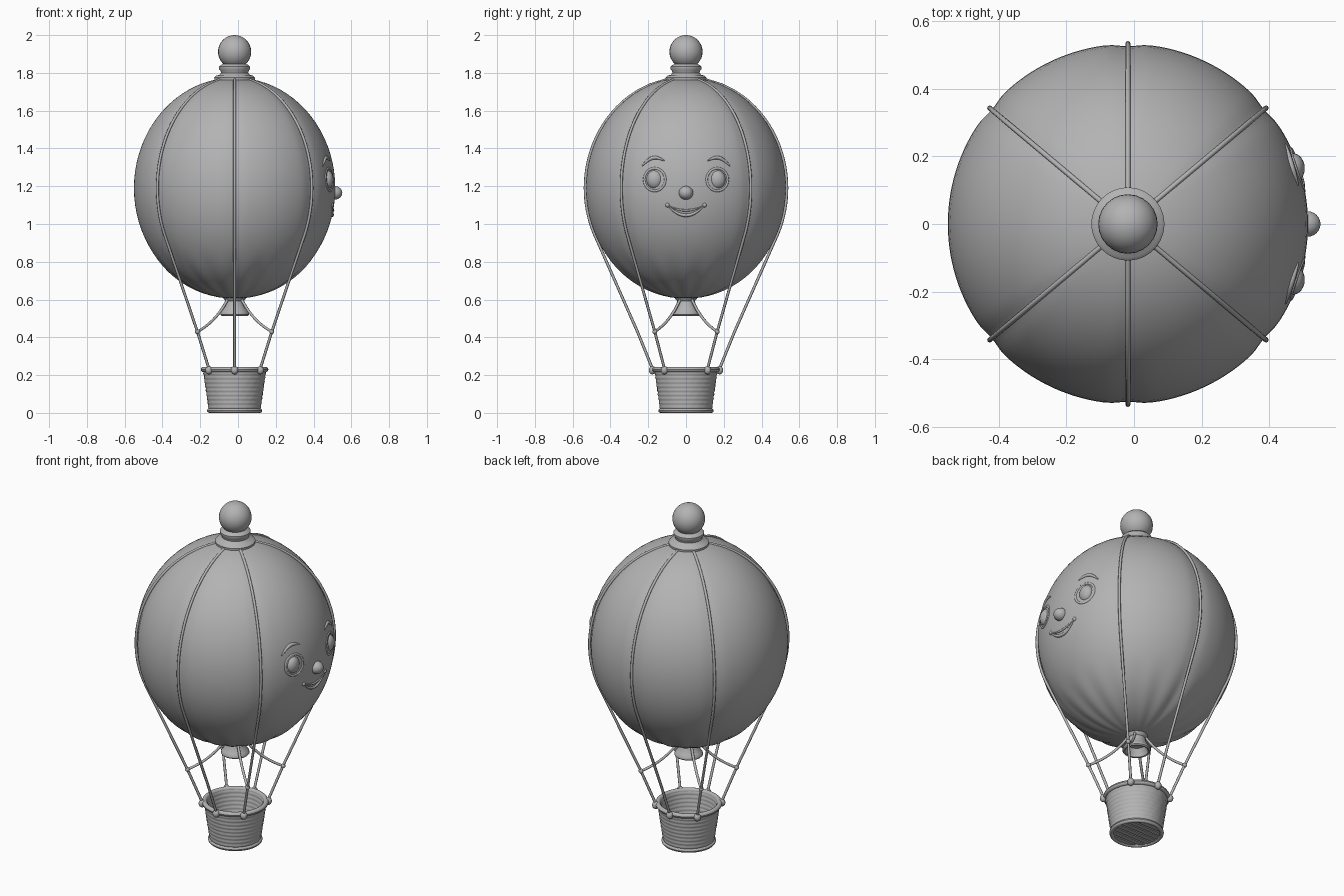
import bpy, bmesh, math
from mathutils import Vector

if "Cube" in bpy.data.objects:
    bpy.data.objects.remove(bpy.data.objects["Cube"])

CX = -0.018                      # balloon axis
RX, RZ, ZC = 0.533, 0.585, 1.19  # envelope radii and centre height
ROPES = [math.radians(a) for a in (40, 90, 140, 220, 270, 320)]

mat = bpy.data.materials.new("clay grey")
mat.diffuse_color = (0.45, 0.45, 0.45, 1)
mat.use_nodes = True
mat.node_tree.nodes["Principled BSDF"].inputs["Base Color"].default_value = mat.diffuse_color


def add_mesh(name, bm, angle=40):
    bmesh.ops.recalc_face_normals(bm, faces=bm.faces)
    me = bpy.data.meshes.new(name)
    bm.to_mesh(me)
    bm.free()
    ob = bpy.data.objects.new(name, me)
    bpy.context.collection.objects.link(ob)
    me.materials.append(mat)
    bpy.ops.object.select_all(action='DESELECT')
    ob.select_set(True)
    bpy.context.view_layer.objects.active = ob
    bpy.ops.object.shade_smooth_by_angle(angle=math.radians(angle))
    return ob


def lathe(name, profile, n=48, shape=None, angle=40):
    """Spin (radius, z) points about the balloon axis; shape(a, z) scales the radius."""
    bm = bmesh.new()
    rings = []
    for r, z in profile:
        if r < 1e-4:
            rings.append([bm.verts.new((CX, 0, z))])
            continue
        ring = []
        for i in range(n):
            a = 2 * math.pi * i / n
            k = r * (shape(a, z) if shape else 1)
            ring.append(bm.verts.new((CX + k * math.cos(a), k * math.sin(a), z)))
        rings.append(ring)
    for p, q in zip(rings, rings[1:]):
        for i in range(n):
            j = (i + 1) % n
            vs = [p[i % len(p)], p[j % len(p)], q[j % len(q)], q[i % len(q)]]
            vs = list(dict.fromkeys(vs))
            if len(vs) > 2:
                bm.faces.new(vs)
    return add_mesh(name, bm, angle)


def ball(name, loc, size):
    bm = bmesh.new()
    bmesh.ops.create_uvsphere(bm, u_segments=24, v_segments=16, radius=1)
    for v in bm.verts:
        v.co = Vector(c * s for c, s in zip(v.co, size)) + Vector(loc)
    return add_mesh(name, bm, 60)


def tube(name, pts, radius, taper=False, cyclic=False):
    cu = bpy.data.curves.new(name, 'CURVE')
    cu.dimensions = '3D'
    cu.bevel_depth = radius
    cu.bevel_resolution = 2
    cu.use_fill_caps = True
    sp = cu.splines.new('POLY')
    sp.points.add(len(pts) - 1)
    sp.use_cyclic_u = cyclic
    for i, p in enumerate(pts):
        sp.points[i].co = (*p, 1)
        if taper:
            sp.points[i].radius = 0.3 + 0.7 * math.sin(math.pi * i / (len(pts) - 1))
    sp.use_smooth = True
    cu.materials.append(mat)
    ob = bpy.data.objects.new(name, cu)
    bpy.context.collection.objects.link(ob)
    return ob


def polar(r, a, z):
    return (CX + r * math.cos(a), r * math.sin(a), z)


def env_r(z):
    return RX * math.sqrt(max(0, 1 - ((z - ZC) / RZ) ** 2))


def on_face(y, z, lift=0.0):
    """Point of the envelope on the +x side."""
    return (CX + math.sqrt(env_r(z) ** 2 - y * y) + lift, y, z)


# Envelope: pinched at the rope seams, gathered near the neck
def envelope_shape(a, z):
    d = min(abs((a - s + math.pi) % (2 * math.pi) - math.pi) for s in ROPES)
    seam = 0.014 * math.exp(-(d / 0.07) ** 2)
    low = max(0, (0.85 - z) / 0.25)
    return 1 - seam + 0.025 * low * math.cos(18 * a)


env = [(RX * math.sin(t), ZC + RZ * math.cos(t))
       for t in (math.pi * i / 40 for i in range(41))]
lathe("envelope", env, 144, envelope_shape, 60)

# Top collar and ball finial
lathe("top_collar", [(0, 1.755), (0.095, 1.755), (0.107, 1.763), (0.108, 1.775), (0.098, 1.785),
                     (0.08, 1.79), (0.072, 1.80), (0.074, 1.81), (0.082, 1.82), (0.082, 1.833),
                     (0.07, 1.843), (0.055, 1.85), (0.05, 1.87), (0, 1.87)])
ball("top_finial", (CX, 0, 1.912), (0.088,) * 3)

# Burner skirt below the envelope, open underneath
lathe("neck_skirt", [(0, 0.63), (0.05, 0.63), (0.062, 0.615), (0.058, 0.603), (0.047, 0.592),
                     (0.052, 0.57), (0.068, 0.54), (0.075, 0.532), (0.076, 0.52), (0.07, 0.514),
                     (0.062, 0.516), (0.058, 0.53), (0.045, 0.56), (0, 0.565)])

# Ropes: follow the envelope, then run straight to the basket rim
for i, a in enumerate(ROPES):
    pts = []
    for k in range(29):
        z = 1.768 - (1.768 - 0.92) * k / 28
        pts.append(polar(max(env_r(z), 0.09) + 0.001, a, z))
    pts.append(polar(0.257, a, 0.43))
    pts.append(polar(0.178, a, 0.235))
    tube(f"rope_{i}", pts, 0.0075)
    ball(f"rim_knot_{i}", polar(0.178, a, 0.226), (0.019, 0.019, 0.022))
    if i not in (1, 4):
        # Stay rope from a knot up to the neck
        ball(f"stay_knot_{i}", polar(0.257, a, 0.43), (0.013, 0.013, 0.013))
        p0, p1, p2 = (0.257, 0.43), (0.125, 0.485), (0.05, 0.6)
        stay = []
        for k in range(13):
            t = k / 12
            r, z = (p0[c] * (1 - t) ** 2 + 2 * p1[c] * t * (1 - t) + p2[c] * t * t for c in (0, 1))
            stay.append(polar(r, a, z))
        tube(f"stay_rope_{i}", stay, 0.0075)

# Basket: woven wall, rolled rim, base hoop, slatted floor
wall = []
for k in range(41):
    z = 0.008 + 0.222 * k / 40
    wall.append((0.136 + 0.032 * k / 40 + 0.0015 * math.cos(k * math.pi / 2), z))
inner = [(r - 0.018, z) for r, z in reversed(wall) if z > 0.04]
lathe("basket_wall", wall + inner + [(0, 0.04), (0, 0.02), (0.128, 0.02), wall[0]], 64,
      lambda a, z: 1 + 0.004 * math.sin(20 * a) * math.sin(z * 90), 50)


def hoop(name, r, z, tr):
    lathe(name, [(r + tr * math.cos(t), z + tr * math.sin(t))
                 for t in (2 * math.pi * k / 12 for k in range(13))], 64, None, 60)


hoop("basket_rim", 0.165, 0.23, 0.014)
hoop("basket_base_hoop", 0.134, 0.012, 0.012)
for k in range(7):
    y = (k - 3) * 0.036
    half = math.sqrt(0.13 ** 2 - y * y)
    bm = bmesh.new()
    bmesh.ops.create_cube(bm, size=1)
    for v in bm.verts:
        v.co = Vector((CX + v.co.x * 2 * half, y + v.co.y * 0.028, 0.014 + v.co.z * 0.016))
    add_mesh(f"floor_slat_{k}", bm)

# Face on the +x side
for s, side in ((-1, "left"), (1, "right")):
    x, y, z = on_face(s * 0.165, 1.235)
    ball(f"{side}_eye", (x - 0.016, y, z), (0.034, 0.044, 0.05))
    # Eyelid ring around the eye
    tube(f"{side}_eyelid", [on_face(y + 0.056 * math.cos(t), z + 0.06 * math.sin(t), -0.003)
                            for t in (2 * math.pi * k / 24 for k in range(24))], 0.007, cyclic=True)
    # Brow
    tube(f"{side}_brow", [on_face(s * (0.115 + 0.12 * t), 1.335 - 0.03 * t + 0.03 * math.sin(math.pi * t), 0)
                          for t in (k / 12 for k in range(13))], 0.010, True)
    # Smile corner dimple
    ball(f"{side}_smile_corner", on_face(s * 0.098, 1.1, -0.004), (0.012, 0.012, 0.012))

ball("nose", (0.512, 0, 1.165), (0.04, 0.038, 0.036))
for name, sag, r in (("upper_lip", 0.028, 0.006), ("lower_lip", 0.054, 0.009)):
    tube(name, [on_face(0.098 * t, 1.1 - sag * (1 - t * t), 0.0)
                for t in (k / 10 - 1 for k in range(21))], r, True)
